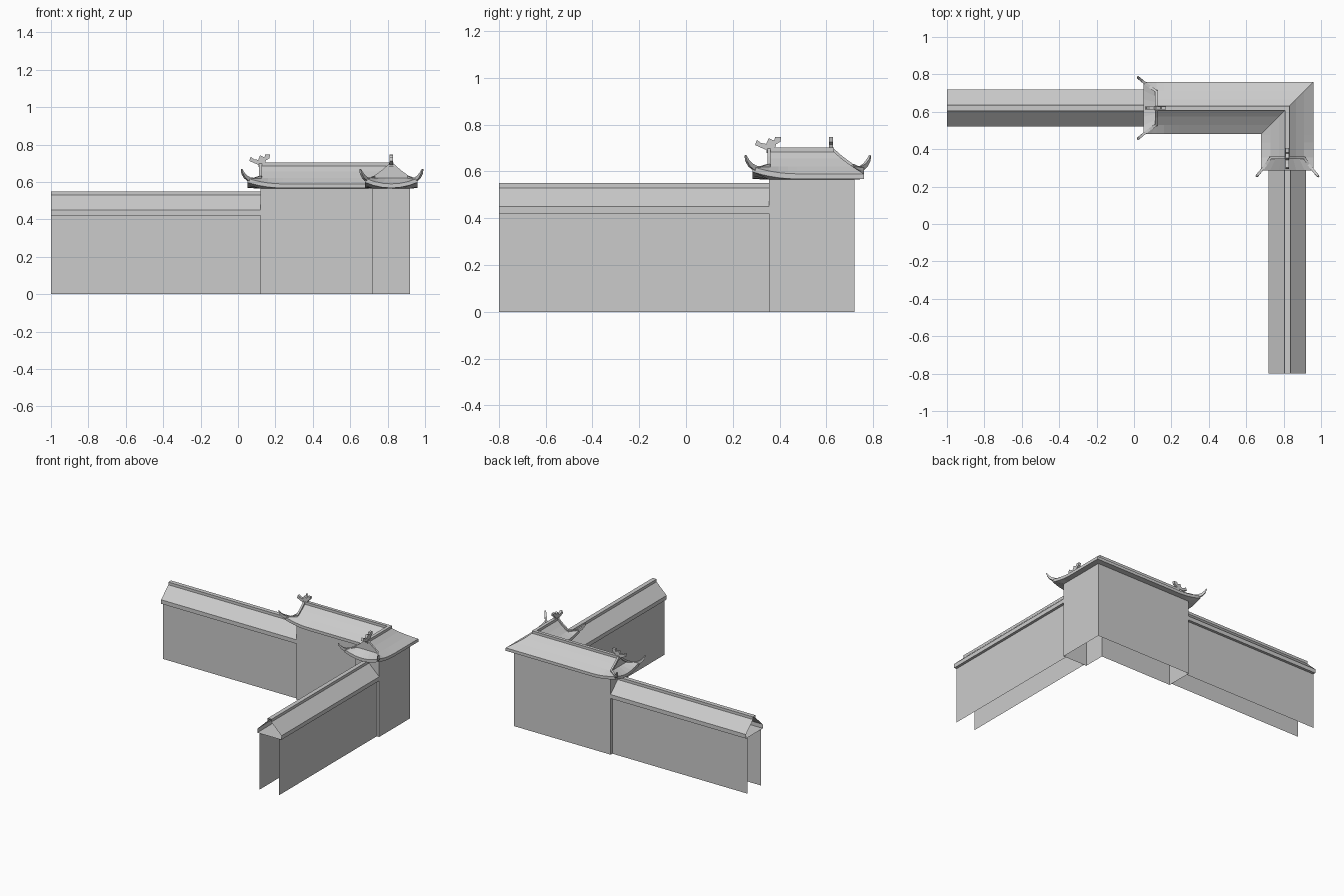
import bpy, bmesh
from mathutils import Vector

if "Cube" in bpy.data.objects:
    bpy.data.objects.remove(bpy.data.objects["Cube"])

grey = bpy.data.materials.new("plain_grey")
grey.use_nodes = True
grey.diffuse_color = (0.6, 0.6, 0.6, 1)
grey.node_tree.nodes["Principled BSDF"].inputs["Base Color"].default_value = (0.6, 0.6, 0.6, 1)

CX, CY = 0.82, 0.62          # where the two centre lines meet
GX, GY = 0.12, 0.355         # gable ends of the corner block
EAVE, HALF, GABLE = 0.14, 0.10, 0.09
OVER = 0.07                  # hip overhang beyond the gable


def place(arm, u, d, z):
    """u = distance outward from the gable, d = offset from the centre line."""
    if arm == "west":
        return Vector((GX - u, CY + d, z))
    if arm == "front":
        return Vector((CX + d, GY - u, z))
    return Vector((CX + d, CY + d, z))   # mitre at the corner


def loft(name, sections, closed=False, caps=False):
    bm = bmesh.new()
    rows = [[bm.verts.new(p) for p in s] for s in sections]
    n = len(rows[0])
    for a, b in zip(rows, rows[1:]):
        for i in range(n if closed else n - 1):
            j = (i + 1) % n
            bm.faces.new((a[i], a[j], b[j], b[i]))
    if caps:
        bm.faces.new(rows[0])
        bm.faces.new(rows[-1])
    bmesh.ops.remove_doubles(bm, verts=bm.verts, dist=0.0001)
    bmesh.ops.recalc_face_normals(bm, faces=bm.faces)
    mesh = bpy.data.meshes.new(name)
    bm.to_mesh(mesh)
    bm.free()
    mesh.materials.append(grey)
    ob = bpy.data.objects.new(name, mesh)
    bpy.context.collection.objects.link(ob)
    return ob


def sweep(name, points, widths, heights):
    """Tapering rectangular bar along a path."""
    sections = []
    for i, p in enumerate(points):
        t = (points[min(i + 1, len(points) - 1)] - points[max(i - 1, 0)]).normalized()
        flat = points[-1] - points[0]
        side = Vector((-flat.y, flat.x, 0)).normalized()
        up = t.cross(side).normalized()
        s, h = side * widths[i] / 2, up * heights[i] / 2
        sections.append([p + s + h, p - s + h, p - s - h, p + s - h])
    return loft(name, sections, closed=True, caps=True)


def both_sides(half):
    """Mirror a half profile given from the outside in."""
    return [(-d, z) for d, z in half] + [(d, z) for d, z in reversed(half)]


# Low wings: open-ended walls under a tiled coping
wing_wall = both_sides([(0.08, 0), (0.08, 0.42)])
wing_roof = both_sides([(0.10, 0.42), (0.10, 0.45), (0.016, 0.53), (0.016, 0.55)])
for arm, length in (("west", 1.12), ("front", 1.155)):
    for part, profile, closed in (("wall", wing_wall, False), ("coping", wing_roof, True)):
        loft(f"{arm}_wing_{part}",
             [[place(arm, u, d, z) for d, z in profile] for u in (0, length)], closed)

# Tall L-shaped corner wall
outline = [place("west", 0, -HALF, 0), place("west", 0, HALF, 0), place("mitre", 0, HALF, 0),
           place("front", 0, HALF, 0), place("front", 0, -HALF, 0), place("mitre", 0, -HALF, 0)]
loft("corner_wall", [[p + Vector((0, 0, z)) for p in outline] for z in (0, 0.575)], closed=True)

# Corner roof: mitred slopes whose eaves lift towards the ends
roof_half = [(HALF, 0.565), (EAVE, 0.568), (EAVE, 0.59), (GABLE, 0.622), (0.045, 0.655), (0, 0.695)]
LIFT, RISE_START = 0.03, -0.12


def roof_section(arm, u):
    lift = LIFT * ((u - RISE_START) / (OVER - RISE_START)) ** 2 if arm != "mitre" else 0
    pts = []
    for d, z in both_sides(roof_half):
        at_eave = abs(d) == EAVE
        pts.append(place(arm, u if at_eave else min(u, 0), d, z + (lift if at_eave else 0)))
    return pts


stations = [OVER, 0.03, 0, -0.04, -0.08, RISE_START]
loft("corner_roof", [roof_section("west", u) for u in stations]
     + [roof_section("mitre", 0)]
     + [roof_section("front", u) for u in reversed(stations)])

# Main ridge following the corner
ridge = [(-0.012, 0.68), (-0.012, 0.703), (0.012, 0.703), (0.012, 0.68)]
loft("main_ridge", [[place(a, 0.01, d, z) for d, z in ridge] for a in ("west", "mitre", "front")],
     closed=True, caps=True)

# Ridge beast outline, as (outward, height)
beast = [(0.06, 0.713), (0.052, 0.735), (0.035, 0.722), (0.012, 0.718), (0.002, 0.742),
         (-0.022, 0.732), (-0.026, 0.747), (-0.052, 0.747), (-0.048, 0.727), (-0.03, 0.716),
         (-0.024, 0.698), (0.012, 0.692), (0.035, 0.702)]

for arm in ("west", "front"):
    # Hip skirt below the gable
    skirt = []
    for k in range(-3, 4):
        t = k / 3
        lift = LIFT * t * t
        skirt.append([place(arm, 0, HALF * t, 0.565), place(arm, OVER, EAVE * t, 0.568 + lift),
                      place(arm, OVER, EAVE * t, 0.59 + lift), place(arm, 0, GABLE * t, 0.622)])
    loft(f"{arm}_hip_skirt", skirt)

    # Gable panel
    loft(f"{arm}_gable", [[place(arm, 0, s * d, z) for d, z in roof_half[3:]] for s in (-1, 1)])

    # Gable verges and upswept corner horns
    for side, label in ((-1, "inner"), (1, "outer")):
        verge = [place(arm, 0, side * d, z + 0.004) for d, z in roof_half[3:]]
        sweep(f"{arm}_{label}_verge", verge, [0.014] * 3, [0.014] * 3)
        horn = [place(arm, u, side * d, z) for u, d, z in
                ((0, 0.09, 0.626), (0.035, 0.113, 0.613), (0.06, 0.132, 0.614),
                 (0.08, 0.148, 0.628), (0.094, 0.16, 0.648), (0.101, 0.167, 0.669))]
        sweep(f"{arm}_{label}_horn", horn, [0.014] * 5 + [0.008],
              [0.014, 0.018, 0.022, 0.018, 0.012, 0.005])

    # Ridge beast
    loft(f"{arm}_ridge_beast", [[place(arm, u, d, z) for u, z in beast] for d in (-0.009, 0.009)],
         closed=True, caps=True)
